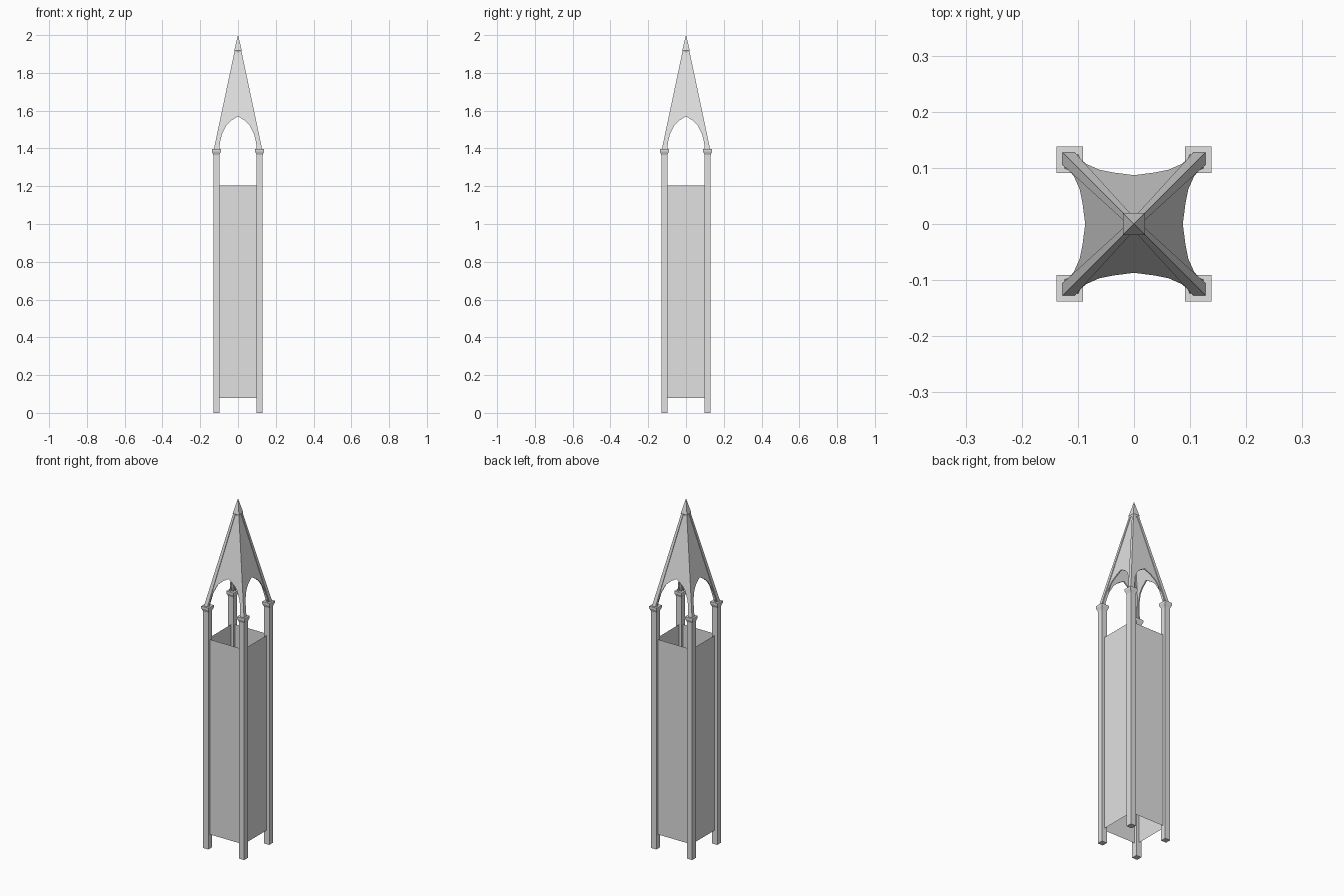
import bpy, bmesh
from mathutils import Matrix, Vector
from math import radians

cube = bpy.data.objects.get("Cube")
if cube:
    bpy.data.objects.remove(cube, do_unlink=True)

stone = bpy.data.materials.new("light_grey_stone")
stone.use_nodes = True
stone.diffuse_color = (0.75, 0.75, 0.75, 1)
stone.node_tree.nodes["Principled BSDF"].inputs["Base Color"].default_value = stone.diffuse_color

POST = 0.1145       # post centre line
SPRING = 1.39       # foot of the spire
APEX = 2.0
SLOPE = 0.129 / (APEX - SPRING)


def loft(name, loops, turn=0, caps=True):
    """Skin matching point loops, optionally closing both ends."""
    bm = bmesh.new()
    rings = [[bm.verts.new(p) for p in loop] for loop in loops]
    for low, high in zip(rings, rings[1:]):
        for i in range(len(low)):
            j = (i + 1) % len(low)
            bm.faces.new((low[i], low[j], high[j], high[i]))
    if caps:
        bm.faces.new(rings[0][::-1])
        bm.faces.new(rings[-1])
    bmesh.ops.remove_doubles(bm, verts=bm.verts, dist=1e-5)
    bmesh.ops.recalc_face_normals(bm, faces=bm.faces)
    bmesh.ops.transform(bm, matrix=Matrix.Rotation(radians(turn), 4, "Z"), verts=bm.verts)
    mesh = bpy.data.meshes.new(name)
    bm.to_mesh(mesh)
    bm.free()
    mesh.materials.append(stone)
    obj = bpy.data.objects.new(name, mesh)
    bpy.context.collection.objects.link(obj)
    return obj


def square(centre, half, z):
    return [Vector((centre + sx * half, centre + sy * half, z))
            for sx, sy in ((-1, -1), (1, -1), (1, 1), (-1, 1))]


def spire_outline(inset):
    """Gable sheet with a pointed arch cut from its foot, lying on the front slope."""
    arch = [(0.1, SPRING), (0.095, 1.435), (0.085, 1.475), (0.062, 1.523), (0.037, 1.547)]
    right = [(0.0125, 1.93), (0.112, SPRING)] + arch
    outline = right + [(0, 1.57)] + [(-x, z) for x, z in reversed(right)]
    return [Vector((x, -(SLOPE * (APEX - z) - inset), z)) for x, z in outline]


# Open four-sided shaft
loft("shaft_panels", [square(0, POST, 0.08), square(0, POST, 1.205)], caps=False)

corners = ("back_left", "back_right", "front_right", "front_left")
sides = ("front", "left", "back", "right")
for i, (corner, side) in enumerate(zip(corners, sides)):
    turn = 90 * i
    # Corner post and flared capital
    loft(corner + "_post", [square(POST, 0.0165, 0), square(POST, 0.0165, 1.375)], turn)
    loft(corner + "_capital", [square(POST, 0.0165, 1.366), square(POST, 0.0235, 1.383),
                               square(POST, 0.0235, 1.396)], turn)
    # Sloping rib and arched gable sheet
    loft(corner + "_rib", [square(0.118, 0.011, SPRING), square(0.009, 0.006, 1.93)], turn)
    loft(side + "_spire_gable", [spire_outline(0.004), spire_outline(0.011)], turn)

# Pointed finial
loft("finial", [square(0, 0.016, 1.908), square(0, 0.02, 1.918), square(0, 0.0004, APEX)])
